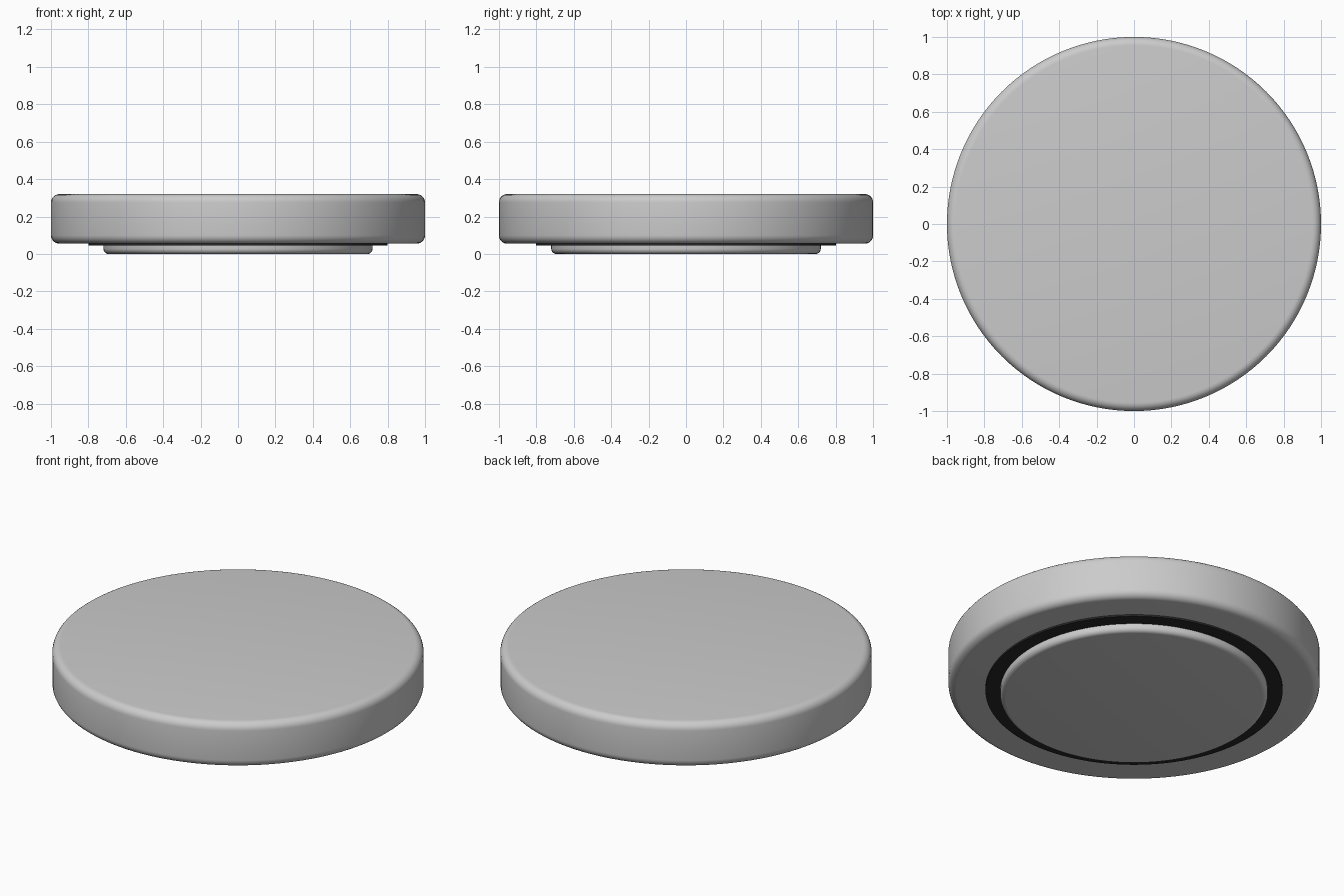
import bpy
import math

cube = bpy.data.objects.get("Cube")
if cube:
    bpy.data.objects.remove(cube, do_unlink=True)


def make_material(name, rgb, roughness=0.5):
    mat = bpy.data.materials.new(name)
    mat.use_nodes = True
    color = (*rgb, 1.0)
    mat.diffuse_color = color
    bsdf = next(n for n in mat.node_tree.nodes if n.type == 'BSDF_PRINCIPLED')
    bsdf.inputs["Base Color"].default_value = color
    bsdf.inputs["Roughness"].default_value = roughness
    return mat


def make_disc(name, radius, z_low, z_high, bevel, mat):
    """Upright round disc with optionally rounded rims."""
    bpy.ops.mesh.primitive_cylinder_add(
        vertices=128, radius=radius, depth=z_high - z_low,
        location=(0, 0, (z_low + z_high) / 2))
    obj = bpy.context.object
    obj.name = name
    obj.data.materials.append(mat)
    if bevel:
        mod = obj.modifiers.new("Rounded rims", 'BEVEL')
        mod.width = bevel
        mod.segments = 6
        mod.limit_method = 'ANGLE'
        mod.angle_limit = math.radians(60)
        bpy.ops.object.modifier_apply(modifier=mod.name)
    bpy.ops.object.shade_smooth_by_angle(angle=math.radians(35))
    return obj


grey = make_material("light grey", (0.6, 0.6, 0.6))
black = make_material("black rubber", (0.022, 0.022, 0.022), 0.8)

# Main round body
make_disc("body", 1.0, 0.055, 0.32, 0.045, grey)
# Thin dark gasket between body and foot
make_disc("gasket_ring", 0.8, 0.045, 0.06, 0, black)
# Smaller foot, its top sunk into the body
make_disc("foot", 0.72, 0.0, 0.1, 0.028, grey)
